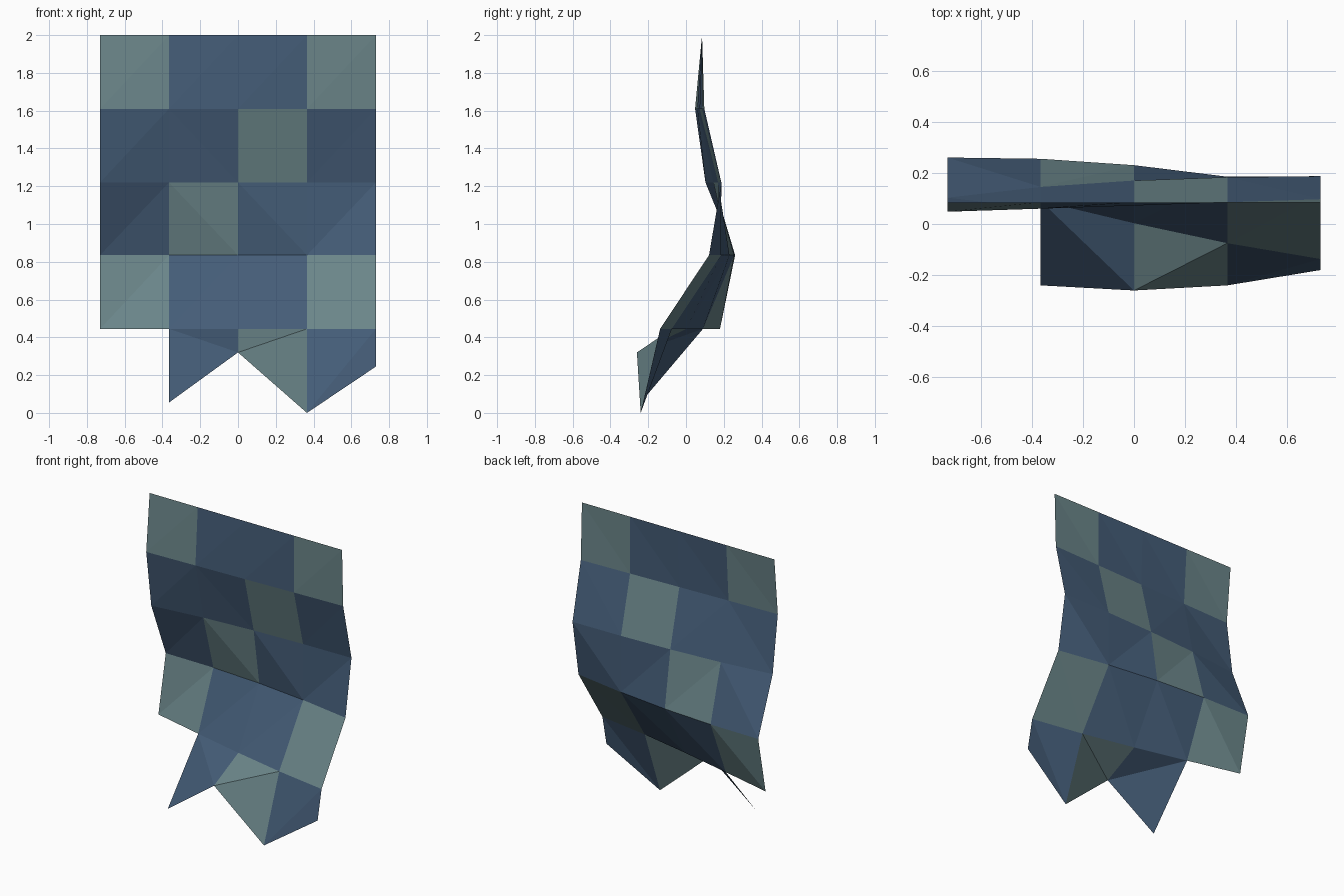
import bpy
import bmesh

old = bpy.data.objects.get("Cube")
if old:
    bpy.data.objects.remove(old, do_unlink=True)


def make_material(name, colour):
    mat = bpy.data.materials.new(name)
    mat.use_nodes = True
    mat.diffuse_color = colour
    for node in mat.node_tree.nodes:
        if node.type == "BSDF_PRINCIPLED":
            node.inputs["Base Color"].default_value = colour
            node.inputs["Roughness"].default_value = 0.9
    return mat


blue = make_material("slate_blue_cloth", (0.058, 0.108, 0.185, 1))
green = make_material("grey_green_cloth", (0.145, 0.235, 0.25, 1))

# Sheet grid: fold depth of each row, from the top edge down
COLUMN = 0.365
heights = [2.0, 1.61, 1.22, 0.835, 0.445]
depths = [
    [0.085] * 5,
    [0.048, 0.06, 0.072, 0.085, 0.097],
    [0.103, 0.145, 0.17, 0.183, 0.187],
    [0.26, 0.255, 0.23, 0.185, 0.122],
    [0.18, 0.09, 0.003, -0.075, -0.137],
]
# Ragged hem: depth and height, with the first column torn away
hem = [None, (-0.24, 0.055), (-0.26, 0.32), (-0.24, 0.0), (-0.18, 0.245)]

# Patch colours (B blue, G green) and crease directions
colours = ["GBBG", "BBGB", "BGBB", "GBBG", " BGB"]
creases = ["////", "/\\//", "/\\\\/", "////", " \\//"]

bm = bmesh.new()
grid = [[bm.verts.new(((c - 2) * COLUMN, y, z)) for c, y in enumerate(row)]
        for row, z in zip(depths, heights)]
grid.append([p and bm.verts.new(((c - 2) * COLUMN, *p)) for c, p in enumerate(hem)])

for r, row in enumerate(colours):
    for c, letter in enumerate(row):
        if letter == " ":
            continue
        tl, tr = grid[r][c:c + 2]
        bl, br = grid[r + 1][c:c + 2]
        if creases[r][c] == "/":
            triangles = [(tl, bl, tr), (bl, br, tr)]
        else:
            triangles = [(tl, bl, br), (tl, br, tr)]
        for tri in triangles:
            face = bm.faces.new(tri)
            face.material_index = int(letter == "G")
            face.smooth = False

mesh = bpy.data.meshes.new("torn_patchwork_cloth")
bm.to_mesh(mesh)
bm.free()
mesh.materials.append(blue)
mesh.materials.append(green)
cloth = bpy.data.objects.new("torn_patchwork_cloth", mesh)
bpy.context.collection.objects.link(cloth)
